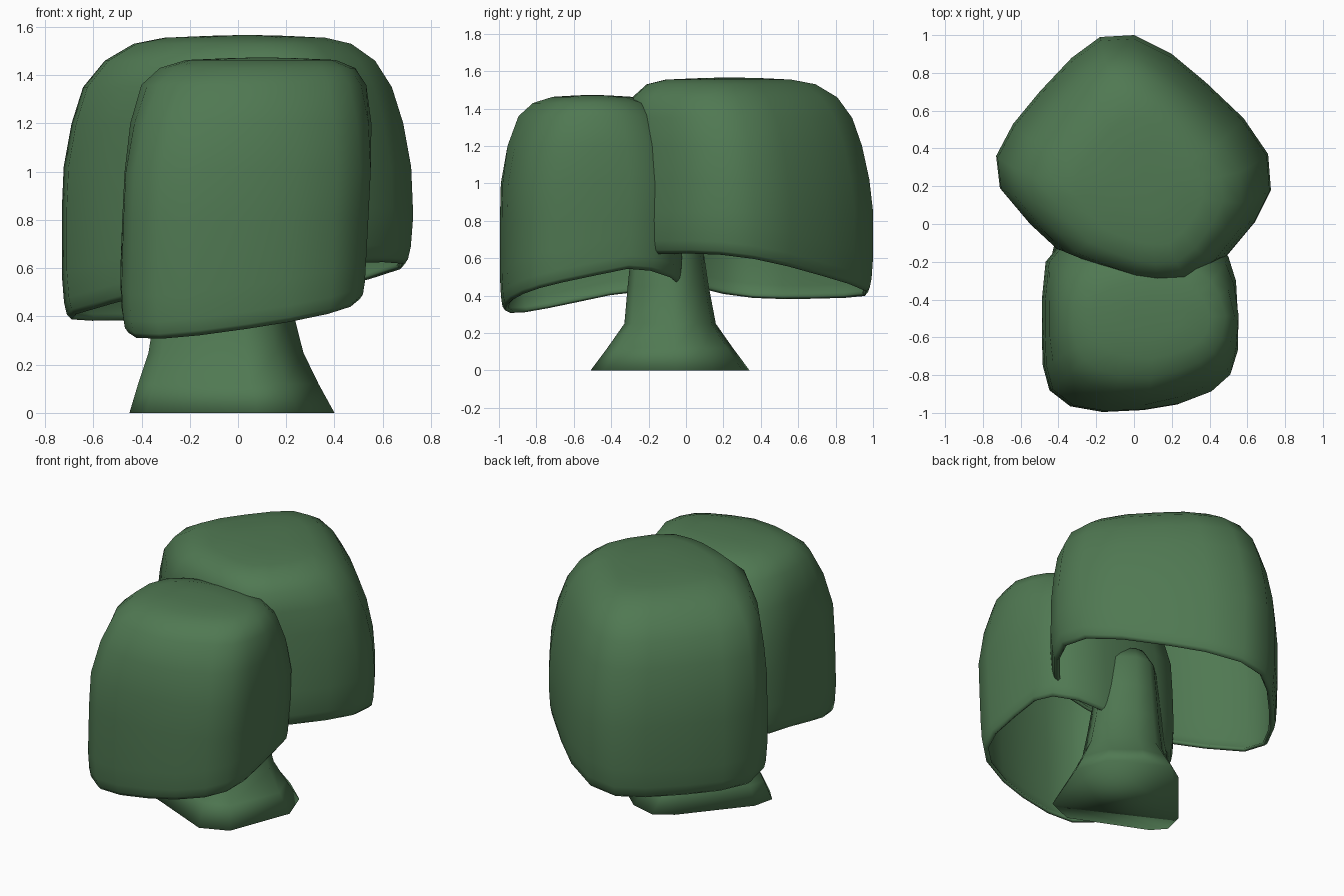
import bpy, bmesh

leaf = bpy.data.materials.new("leaf_green")
leaf.diffuse_color = (0.08, 0.19, 0.085, 1)


def loft(name, rings, thickness=0.0, cap=False):
    """Skin a stack of equal-count rings and close the top with a fan."""
    bm = bmesh.new()
    rows = [[bm.verts.new(p) for p in ring] for ring in rings]
    n = len(rows[0])
    for a, b in zip(rows, rows[1:]):
        for i in range(n):
            j = (i + 1) % n
            bm.faces.new((a[i], a[j], b[j], b[i]))
    top = rows[-1]
    c = bm.verts.new((sum(v.co.x for v in top) / n, sum(v.co.y for v in top) / n,
                      top[0].co.z + 0.004))
    for i in range(n):
        bm.faces.new((top[i], top[(i + 1) % n], c))
    if cap:
        bm.faces.new(rows[0][::-1])
    # rings run counter-clockwise, so the faces already point outwards
    me = bpy.data.meshes.new(name)
    bm.to_mesh(me)
    bm.free()
    me.materials.append(leaf)
    for p in me.polygons:
        p.use_smooth = True
    ob = bpy.data.objects.new(name, me)
    bpy.context.collection.objects.link(ob)
    if thickness:
        mod = ob.modifiers.new("shell", "SOLIDIFY")
        mod.thickness = thickness
        mod.offset = -1
    return ob


def canopy(name, outline, centre, rim, rim_dx, levels, corner_pull=0.0):
    """Hollow crown: sloping rolled rim below, rounded dome above."""
    cx, cy = centre
    rings = []
    for lift, s in ((0.0, 0.945), (0.02, 0.972), (0.07, 0.988), (0.18, 1.0)):
        rings.append([(cx + rim_dx + (x - cx) * s, cy + (y - cy) * s, rim(x, y) + lift)
                      for x, y in outline])
    for z, sx, sy, dx, dy in levels:
        ring = []
        for x, y in outline:
            # round the corners off towards the top
            f = 1 - corner_pull * max(0, z - 1) * abs((x - cx) * (y - cy)) * 8
            ring.append((cx + dx + (x - cx) * sx * f, cy + dy + (y - cy) * sy * f, z))
        rings.append(ring)
    return loft(name, rings, 0.02)


# Back crown: a rounded square turned onto its corner, leaning forward at the top
back_outline = [(0.725, 0.18), (0.71, 0.37), (0.58, 0.56), (0.38, 0.75), (0.2, 0.9),
                (0.0, 1.0), (-0.18, 0.99), (-0.33, 0.88), (-0.5, 0.7), (-0.64, 0.53),
                (-0.73, 0.36), (-0.71, 0.19), (-0.55, 0.0), (-0.41, -0.13),
                (-0.2, -0.21), (0.0, -0.27), (0.15, -0.29), (0.33, -0.28),
                (0.49, -0.17), (0.64, 0.01)]
canopy("back_crown", back_outline, (0, 0.36),
       lambda x, y: 0.50 + 0.145 * x - 0.11 * (y - 0.3), 0,
       [(0.85, 1.0, 1.0, 0, 0), (1.02, 0.99, 0.985, 0, -0.01),
        (1.2, 0.945, 0.955, 0, -0.03), (1.35, 0.88, 0.92, 0.0, -0.06),
        (1.46, 0.77, 0.85, 0.01, -0.095), (1.53, 0.62, 0.7, 0.02, -0.115),
        (1.555, 0.46, 0.52, 0.03, -0.13), (1.563, 0.22, 0.25, 0.04, -0.12)])

# Front crown: a smaller rounded square
front_outline = [(0.54, -0.48), (0.53, -0.3), (0.49, -0.17), (0.38, -0.06), (0.2, -0.02),
                 (0.0, -0.02), (-0.2, -0.03), (-0.36, -0.08), (-0.46, -0.2),
                 (-0.48, -0.4), (-0.48, -0.6), (-0.475, -0.75), (-0.44, -0.88),
                 (-0.33, -0.965), (-0.16, -0.995), (0.05, -0.985), (0.23, -0.955),
                 (0.4, -0.89), (0.5, -0.8), (0.54, -0.67)]
canopy("front_crown", front_outline, (0.03, -0.5),
       lambda x, y: (0.44 + 0.12 * x + 0.2 * (min(y, -0.25) + 0.5)
                     - 0.2 * max(0, y + 0.25)), -0.008,
       [(0.8, 1.0, 1.0, 0, 0), (1.0, 1.0, 0.99, 0.01, 0), (1.2, 0.99, 0.94, 0.02, 0),
        (1.36, 0.93, 0.82, 0.03, 0), (1.43, 0.81, 0.66, 0.045, 0),
        (1.463, 0.62, 0.44, 0.06, 0), (1.47, 0.3, 0.2, 0.07, 0)], 0.2)

# Flared trunk with an irregular foot
foot = [(0.25, -0.44), (0.40, -0.05), (0.33, 0.15), (0.16, 0.3), (0, 0.34),
        (-0.11, 0.27), (-0.42, -0.1), (-0.45, -0.23), (-0.38, -0.31), (0.08, -0.51)]
trunk_levels = [(0, 1, 1, -0.025, -0.085), (0.12, 0.88, 0.79, -0.04, -0.085),
                (0.25, 0.755, 0.575, -0.05, -0.085), (0.45, 0.66, 0.51, -0.06, -0.095),
                (0.65, 0.6, 0.45, -0.07, -0.1), (0.85, 0.52, 0.4, -0.07, -0.1),
                (0.95, 0.3, 0.24, -0.07, -0.1)]
loft("trunk", [[(cx + (x + 0.025) * sx, cy + (y + 0.085) * sy, z) for x, y in foot]
               for z, sx, sy, cx, cy in trunk_levels], cap=True)
